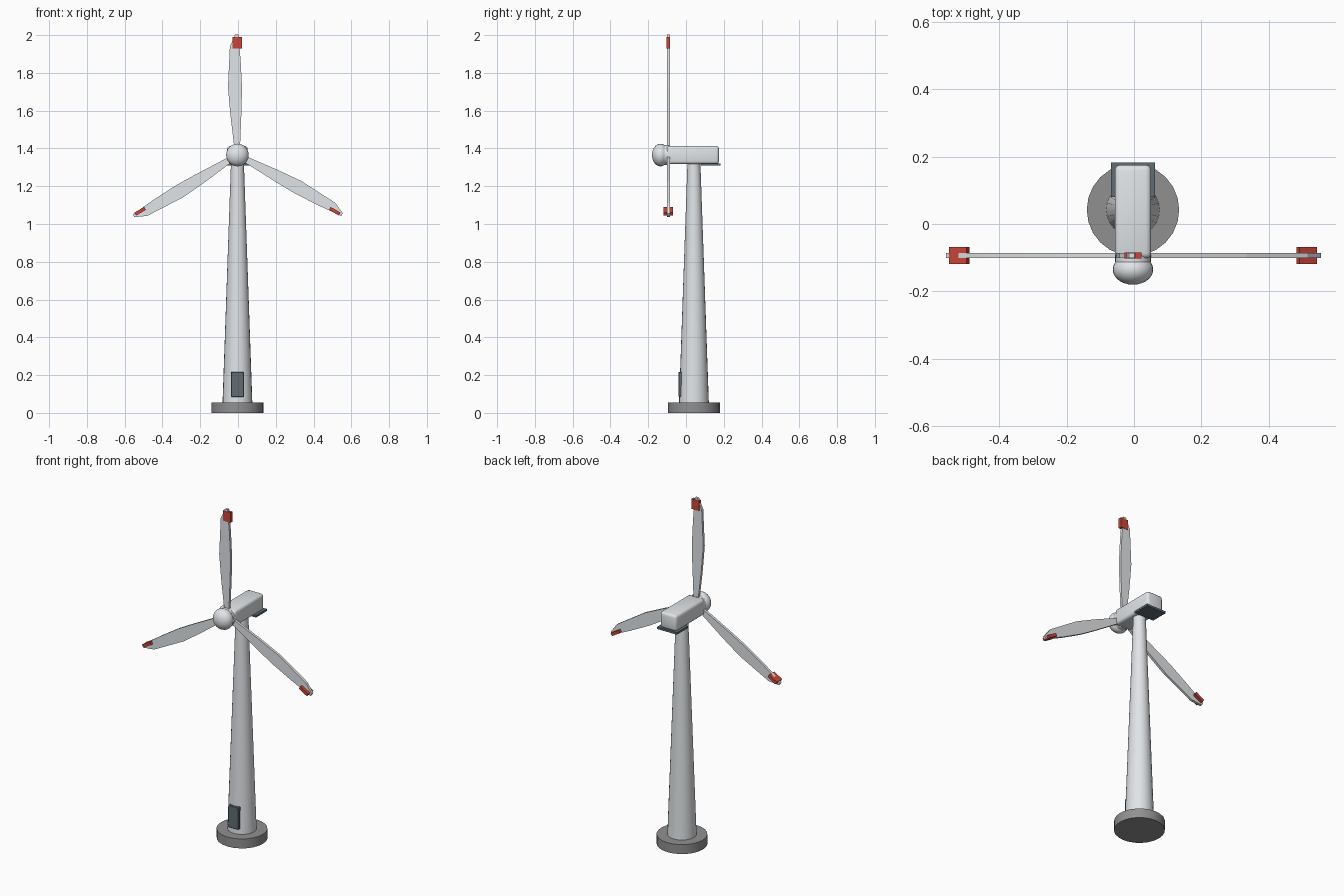
import bpy, bmesh, math
from mathutils import Matrix

if "Cube" in bpy.data.objects:
    bpy.data.objects.remove(bpy.data.objects["Cube"])

CX, CY = -0.003, 0.042            # tower axis
HUB_Y, HUB_Z = -0.093, 1.365      # rotor plane and axis height


def paint(obj, name, rgb):
    mat = bpy.data.materials.get(name) or bpy.data.materials.new(name)
    mat.diffuse_color = (*rgb, 1)
    mat.use_nodes = True
    mat.node_tree.nodes["Principled BSDF"].inputs["Base Color"].default_value = mat.diffuse_color
    obj.data.materials.append(mat)


def smooth(obj, angle=35):
    bpy.ops.object.select_all(action='DESELECT')
    obj.select_set(True)
    bpy.context.view_layer.objects.active = obj
    bpy.ops.object.shade_smooth_by_angle(angle=math.radians(angle))


def from_bmesh(name, bm):
    bmesh.ops.recalc_face_normals(bm, faces=bm.faces)
    mesh = bpy.data.meshes.new(name)
    bm.to_mesh(mesh)
    bm.free()
    obj = bpy.data.objects.new(name, mesh)
    bpy.context.collection.objects.link(obj)
    return obj


def box(name, lo, hi, bevel=0, segments=3, matrix=None):
    bm = bmesh.new()
    size = [h - l for l, h in zip(lo, hi)]
    mid = [(h + l) / 2 for l, h in zip(lo, hi)]
    bmesh.ops.create_cube(bm, size=1, matrix=Matrix.Translation(mid) @ Matrix.Diagonal((*size, 1)))
    if bevel:
        bmesh.ops.bevel(bm, geom=bm.edges[:], offset=bevel, segments=segments,
                        profile=0.5, affect='EDGES')
    if matrix:
        bm.transform(matrix)
    obj = from_bmesh(name, bm)
    if bevel:
        smooth(obj)
    return obj


def cone(name, r1, r2, z1, z2, matrix, sides=24):
    bm = bmesh.new()
    bmesh.ops.create_cone(bm, cap_ends=True, segments=sides, radius1=r1, radius2=r2, depth=z2 - z1,
                          matrix=matrix @ Matrix.Translation((0, 0, (z1 + z2) / 2)))
    obj = from_bmesh(name, bm)
    smooth(obj)
    return obj


# Foundation and tower
axis = Matrix.Translation((CX, CY, 0))
base = cone("foundation", 0.137, 0.137, 0, 0.056, axis)
paint(base, "dark_grey", (0.28, 0.28, 0.28))
tower = cone("tower", 0.079, 0.034, 0.05, 1.33, axis)
paint(tower, "pale_grey", (0.75, 0.78, 0.8))

# Door at the tower foot
door = box("door", (CX - 0.034, -0.04, 0.085), (CX + 0.034, -0.015, 0.217), 0.003, 1)
paint(door, "slate", (0.12, 0.15, 0.17))

# Nacelle and the service plate below its tail
nacelle = box("nacelle", (CX - 0.054, -0.102, 1.317), (CX + 0.054, 0.175, 1.413), 0.016)
paint(nacelle, "pale_grey", (0.75, 0.78, 0.8))
plate = box("service_plate", (CX - 0.065, 0.08, 1.309), (CX + 0.065, 0.183, 1.321))
paint(plate, "slate", (0.12, 0.15, 0.17))

# Hub nose and collar
bm = bmesh.new()
bmesh.ops.create_uvsphere(bm, u_segments=24, v_segments=14, radius=0.06)
bm.transform(Matrix.Translation((CX, -0.135, HUB_Z)) @ Matrix.Rotation(math.pi / 2, 4, 'X')
             @ Matrix.Diagonal((1, 1, 0.75, 1)))
hub = from_bmesh("hub", bm)
smooth(hub, 60)
paint(hub, "pale_grey", (0.75, 0.78, 0.8))
collar = cone("hub_collar", 0.053, 0.053, -0.008, 0.02,
              Matrix.Translation((CX, HUB_Y, HUB_Z)) @ Matrix.Rotation(math.pi / 2, 4, 'X'))
paint(collar, "pale_grey", (0.75, 0.78, 0.8))

# Three flat blades with coloured tips
outline = [(0.014, 0.05), (0.022, 0.25), (0.024, 0.36), (0.017, 0.5), (0.005, 0.637),
           (-0.012, 0.637), (-0.04, 0.575), (-0.05, 0.36), (-0.038, 0.22), (-0.018, 0.05)]
for i in range(3):
    spin = Matrix.Translation((CX, HUB_Y, HUB_Z)) @ Matrix.Rotation(i * math.tau / 3, 4, 'Y')
    bm = bmesh.new()
    face = bm.faces.new([bm.verts.new((x, -0.0075, r)) for x, r in outline])
    side = bmesh.ops.extrude_face_region(bm, geom=[face])
    bmesh.ops.translate(bm, vec=(0, 0.015, 0),
                        verts=[v for v in side["geom"] if isinstance(v, bmesh.types.BMVert)])
    bm.transform(spin)
    blade = from_bmesh(f"blade_{i + 1}", bm)
    paint(blade, "pale_grey", (0.75, 0.78, 0.8))
    # the lower tips stand edge-on to the rotor plane
    w, d = (0.025, 0.009) if i == 0 else (0.009, 0.025)
    tip = box(f"blade_tip_{i + 1}", (-w, -d, 0.565), (w, d, 0.625), matrix=spin)
    paint(tip, "red", (0.6, 0.06, 0.04))
